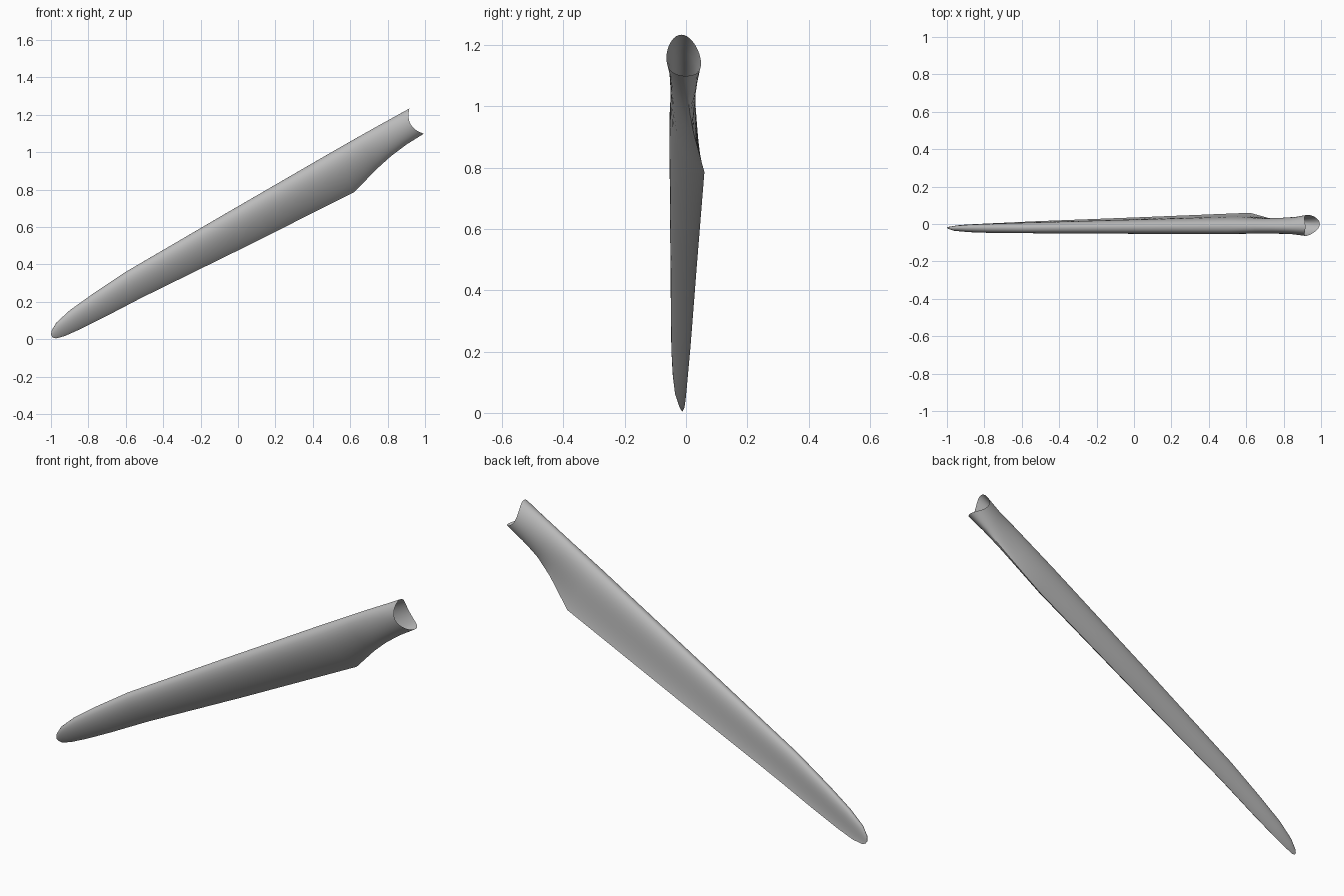
import bpy
import bmesh
import math
from mathutils import Vector

if "Cube" in bpy.data.objects:
    bpy.data.objects.remove(bpy.data.objects["Cube"], do_unlink=True)

AROUND = 40      # points around each section
SADDLE = 0.036   # depth of the curved cut where the root meets the hub

# Blade frame: span runs root to tip, chord runs leading to trailing edge
TILT = math.radians(30)
SPAN = Vector((-math.cos(TILT), 0, -math.sin(TILT)))
CHORD = Vector((math.sin(TILT), 0, -math.cos(TILT)))
DEPTH = Vector((0, 1, 0))

# span, leading chord, trailing chord, leading y, trailing y, front bulge, back bulge
STATIONS = [
    (-1.41, -.61, -.455, -.015, .0, .056, .056),
    (-1.3, -.612, -.451, -.015, .005, .049, .042),
    (-1.2, -.614, -.439, -.014, .012, .048, .035),
    (-1.1, -.615, -.418, -.013, .025, .051, .03),
    (-.93, -.616, -.37, -.012, .06, .063, .026),
    (-.24, -.615, -.411, -.015, .035, .052, .022),
    (.34, -.612, -.45, -.02, .015, .04, .018),
    (.555, -.598, -.459, -.02, .006, .036, .015),
    (.7, -.584, -.468, -.02, .0, .03, .012),
    (.795, -.563, -.478, -.022, -.005, .02, .008),
    (.84, -.538, -.49, -.022, -.012, .007, .004),
    (.854, -.52, -.503, -.02, -.015, .002, .001),
]


def bulge(f, k):
    """Round-nosed thickness curve with peak 1; k sets how thin the tail is."""
    peak = 0.5 / (0.5 + k)
    return math.sqrt(f) * (1 - f) ** k / (math.sqrt(peak) * (1 - peak) ** k)


def section(station):
    """Points of one closed section, oval at the root and a foil further out."""
    span, lead, trail, y_lead, y_trail, front, back = station
    foil = min(1, max(0, (span - STATIONS[1][0]) / 0.37))
    is_root = station is STATIONS[0]
    points = []
    for i in range(AROUND):
        angle = math.tau * i / AROUND
        f = min(1, max(0, (1 - math.cos(angle)) / 2))
        y = y_lead + (y_trail - y_lead) * f
        if i < AROUND / 2:
            y -= front * bulge(f, 0.5 + 0.35 * foil)
        else:
            y += back * bulge(f, 0.5 + 1.5 * foil)
        s = span + (SADDLE * math.sin(angle) ** 2 if is_root else 0)
        points.append(SPAN * s + CHORD * (lead + (trail - lead) * f) + DEPTH * y)
    return points


def make_material(name, colour):
    mat = bpy.data.materials.new(name)
    mat.use_nodes = True
    mat.diffuse_color = colour
    mat.node_tree.nodes["Principled BSDF"].inputs["Base Color"].default_value = colour
    return mat


# Blade skin, open at the root and closed at the tip
bm = bmesh.new()
rings = [[bm.verts.new(p) for p in section(st)] for st in STATIONS]
for inner, outer in zip(rings, rings[1:]):
    for i in range(AROUND):
        j = (i + 1) % AROUND
        bm.faces.new((inner[i], inner[j], outer[j], outer[i]))
bm.faces.new(rings[-1])
bmesh.ops.recalc_face_normals(bm, faces=bm.faces)

mesh = bpy.data.meshes.new("rotor_blade")
bm.to_mesh(mesh)
bm.free()
blade = bpy.data.objects.new("rotor_blade", mesh)
bpy.context.collection.objects.link(blade)
mesh.materials.append(make_material("light grey", (0.5, 0.5, 0.5, 1)))

# Smooth skin with a crisp trailing edge
bpy.ops.object.select_all(action="DESELECT")
blade.select_set(True)
bpy.context.view_layer.objects.active = blade
bpy.ops.object.shade_smooth_by_angle(angle=math.radians(50))
